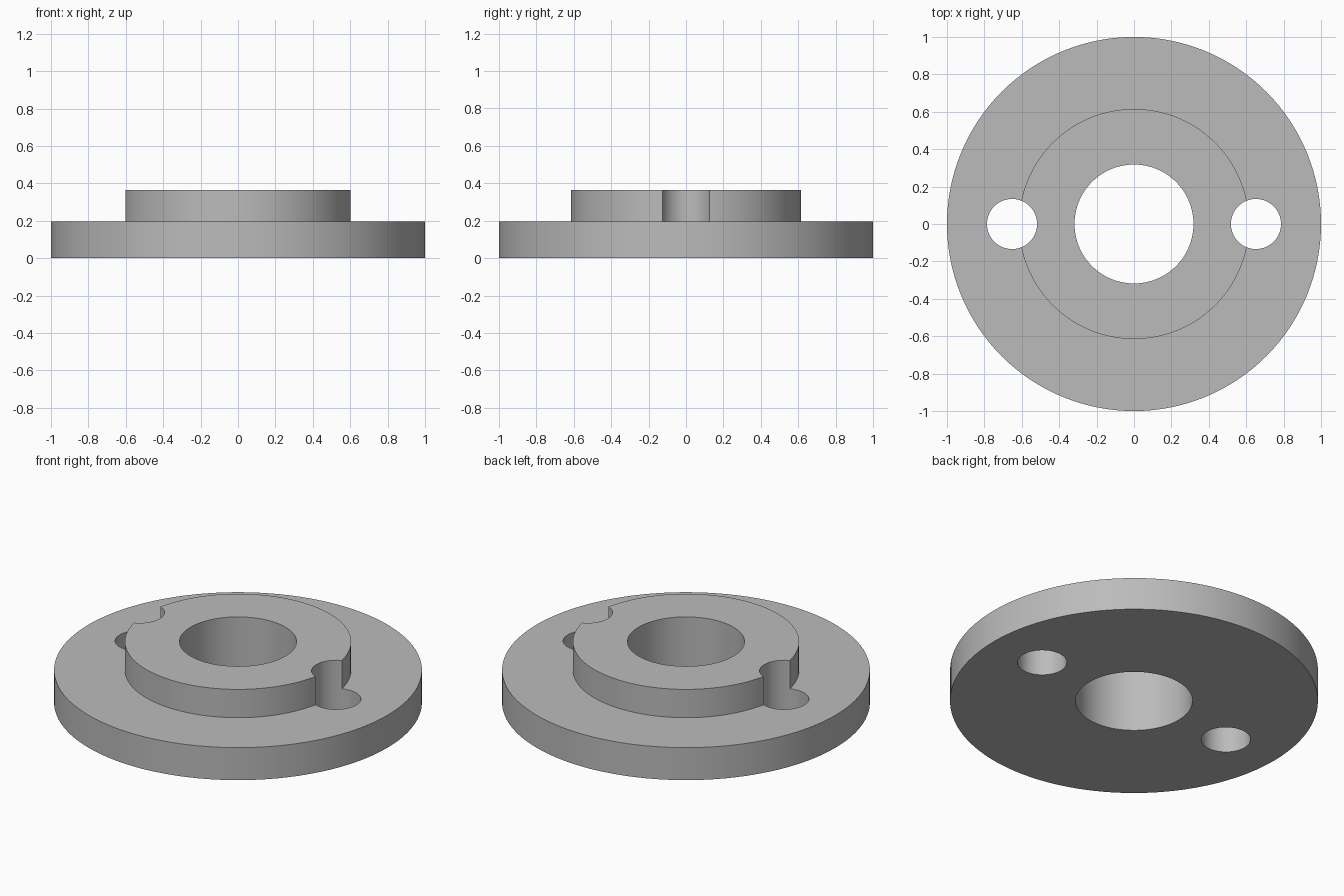
import bpy
import bmesh
import math
from mathutils import Matrix

cube = bpy.data.objects.get("Cube")
if cube:
    bpy.data.objects.remove(cube, do_unlink=True)

SEGMENTS = 128
FLANGE_RADIUS, FLANGE_TOP = 1.0, 0.195
HUB_RADIUS, HUB_TOP = 0.615, 0.365
BORE_RADIUS = 0.318
HOLE_RADIUS, HOLE_OFFSET = 0.134, 0.652

# Single grey metal
steel = bpy.data.materials.new("grey_metal")
steel.use_nodes = True
grey = (0.5, 0.5, 0.5, 1)
steel.diffuse_color = grey
steel.node_tree.nodes["Principled BSDF"].inputs["Base Color"].default_value = grey


def make_object(name, bm):
    bmesh.ops.recalc_face_normals(bm, faces=bm.faces)
    mesh = bpy.data.meshes.new(name)
    bm.to_mesh(mesh)
    bm.free()
    mesh.materials.append(steel)
    obj = bpy.data.objects.new(name, mesh)
    bpy.context.collection.objects.link(obj)
    return obj


# Flange, hub and central bore: one stepped profile turned around z
profile = [(BORE_RADIUS, 0), (FLANGE_RADIUS, 0), (FLANGE_RADIUS, FLANGE_TOP),
           (HUB_RADIUS, FLANGE_TOP), (HUB_RADIUS, HUB_TOP), (BORE_RADIUS, HUB_TOP)]
bm = bmesh.new()
verts = [bm.verts.new((r, 0, z)) for r, z in profile]
edges = [bm.edges.new((v, verts[i - 1])) for i, v in enumerate(verts)]
bmesh.ops.spin(bm, geom=verts + edges, cent=(0, 0, 0), axis=(0, 0, 1),
               angle=2 * math.pi, steps=SEGMENTS)
bmesh.ops.remove_doubles(bm, verts=bm.verts, dist=0.0001)
flange = make_object("flanged_hub", bm)

# Two bolt holes that also notch the hub wall
bm = bmesh.new()
for side in (-1, 1):
    bmesh.ops.create_cone(bm, cap_ends=True, segments=SEGMENTS // 2,
                          radius1=HOLE_RADIUS, radius2=HOLE_RADIUS, depth=1,
                          matrix=Matrix.Translation((side * HOLE_OFFSET, 0, FLANGE_TOP)))
cutter = make_object("bolt_hole_cutter", bm)
cutter.hide_render = True

holes = flange.modifiers.new("bolt_holes", 'BOOLEAN')
holes.operation = 'DIFFERENCE'
holes.solver = 'EXACT'
holes.object = cutter

bpy.ops.object.select_all(action='DESELECT')
flange.select_set(True)
bpy.context.view_layer.objects.active = flange
bpy.ops.object.modifier_apply(modifier=holes.name)
bpy.data.objects.remove(cutter, do_unlink=True)

# Smooth curved walls with crisp rims
bpy.ops.object.shade_smooth_by_angle(angle=math.radians(30))
